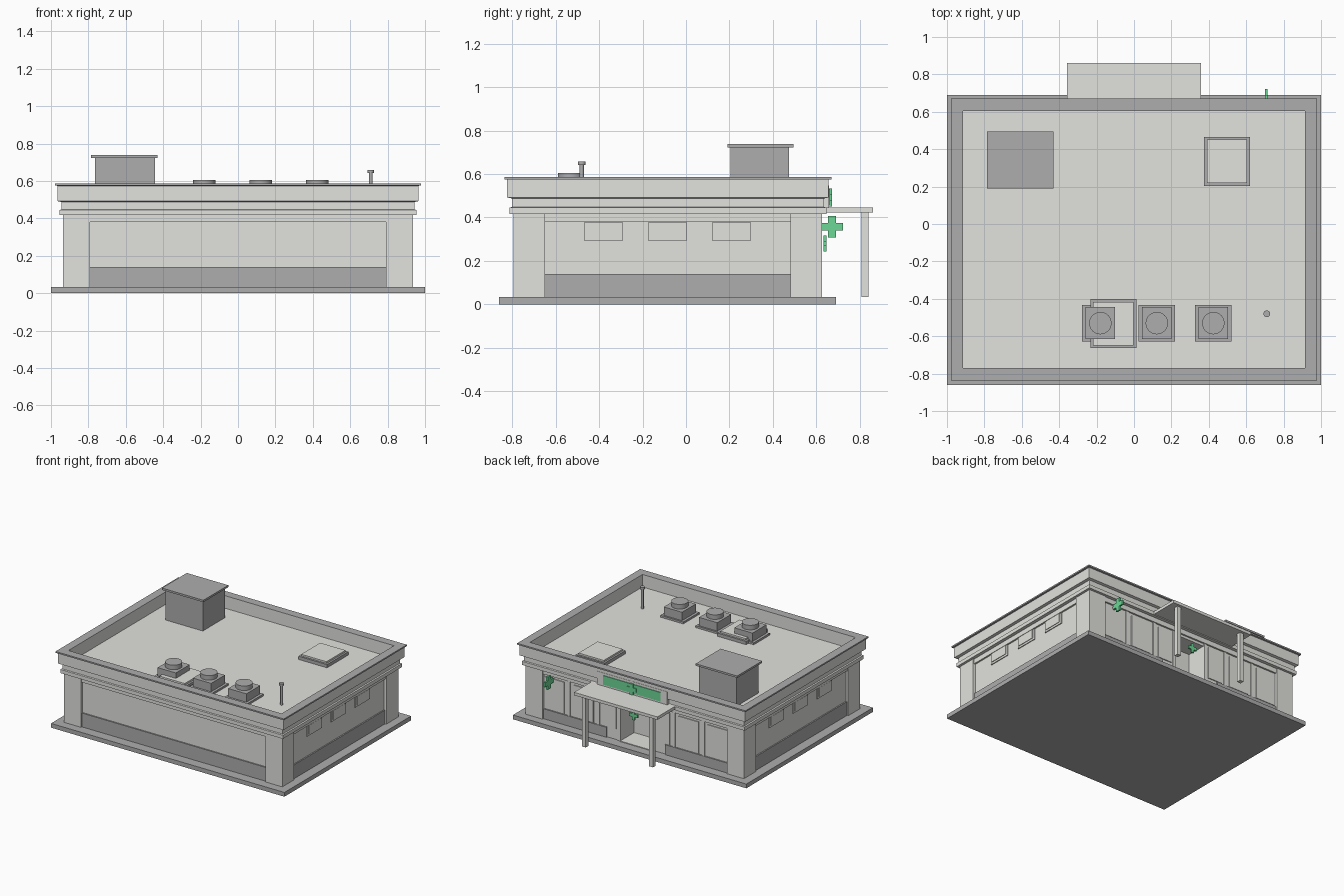
import bpy, bmesh, math
from mathutils import Matrix, Vector

cube = bpy.data.objects.get("Cube")
if cube:
    bpy.data.objects.remove(cube)


def material(name, r, g, b):
    m = bpy.data.materials.new(name)
    m.use_nodes = True
    m.diffuse_color = (r, g, b, 1)
    node = next(n for n in m.node_tree.nodes if n.type == 'BSDF_PRINCIPLED')
    node.inputs["Base Color"].default_value = (r, g, b, 1)
    return m


WALL = material("light stone", .76, .76, .73)
TRIM = material("mid grey", .42, .42, .43)
GREEN = material("sign green", .15, .68, .30)

CY = -.083          # centre of the building in depth
HX, HY = .935, .71  # half size at the corner piers
ROOF = .49          # height of the roof deck


def finish(name, bm, *mats):
    bmesh.ops.recalc_face_normals(bm, faces=bm.faces)
    me = bpy.data.meshes.new(name)
    bm.to_mesh(me)
    bm.free()
    for m in mats:
        me.materials.append(m)
    ob = bpy.data.objects.new(name, me)
    bpy.context.collection.objects.link(ob)
    return ob


def box(name, x, y, z, mat):
    """Box from (low, high) ranges on each axis."""
    bm = bmesh.new()
    mid = Vector([sum(r) / 2 for r in (x, y, z)])
    size = [abs(r[1] - r[0]) for r in (x, y, z)]
    bmesh.ops.create_cube(bm, size=1, matrix=Matrix.Translation(mid) @ Matrix.Diagonal((*size, 1)))
    return finish(name, bm, mat)


def around(c, half):
    return (c - half, c + half)


def drum(name, x, y, z, r, mat, sides=24):
    bm = bmesh.new()
    bmesh.ops.create_cone(bm, cap_ends=True, segments=sides, radius1=r, radius2=r, depth=z[1] - z[0],
                          matrix=Matrix.Translation((x, y, sum(z) / 2)))
    ob = finish(name, bm, mat)
    for p in ob.data.polygons:
        p.use_smooth = len(p.vertices) == 4
    return ob


def cross(name, centre, arm, width, thick, side):
    """Plus sign extruded along x when side is true, otherwise along y."""
    bm = bmesh.new()
    a, w = arm, width
    quarter = [(w, w), (w, a), (-w, a)]
    pts = []
    for k in range(4):
        c, s = round(math.cos(k * math.pi / 2)), round(math.sin(k * math.pi / 2))
        pts += [(u * c - v * s, u * s + v * c) for u, v in quarter]
    axis = Vector((1, 0, 0)) if side else Vector((0, 1, 0))
    place = [Vector((0, u, v)) if side else Vector((u, 0, v)) for u, v in pts]
    face = bm.faces.new([bm.verts.new(Vector(centre) + p - axis * thick / 2) for p in place])
    new = bmesh.ops.extrude_face_region(bm, geom=[face])["geom"]
    bmesh.ops.translate(bm, vec=axis * thick, verts=[v for v in new if isinstance(v, bmesh.types.BMVert)])
    return finish(name, bm, GREEN)


# base slab and building core, with a recess for the entrance
box("base_slab", (-1, 1), (-.86, .69), (0, .033), TRIM)
box("building_core", (-.915, .915), (-.773, .45), (.03, ROOF), WALL)
for s, side in ((1, "left"), (-1, "right")):
    box("back_wall_" + side, (s * .13, s * .915), (.45, .607), (.03, ROOF), WALL)
box("entrance_header", (-.13, .13), (.45, .607), (.36, ROOF), WALL)
box("entrance_floor", (-.13, .13), (.45, .62), (.03, .038), WALL)

# corner piers
for sx, nx in ((1, "left"), (-1, "right")):
    for y, ny in (((-.793, -.65), "front"), ((.48, .627), "back")):
        box(f"corner_pier_{ny}_{nx}", (sx * .79, sx * HX), y, (.03, .42), WALL)

# plinths and lintels between the piers
box("front_plinth", (-.79, .79), (-.783, -.76), (.03, .14), TRIM)
box("front_lintel", (-.79, .79), (-.786, -.76), (.38, .42), WALL)
box("back_lintel", (-.79, .79), (.59, .62), (.38, .42), WALL)
for s, side in ((1, "left"), (-1, "right")):
    box("side_plinth_" + side, (s * .9, s * .925), (-.65, .48), (.03, .14), TRIM)
    box("side_lintel_" + side, (s * .9, s * .928), (-.65, .48), (.38, .42), WALL)
    box("back_plinth_" + side, (s * .25, s * .79), (.59, .617), (.03, .11), TRIM)
    # high side windows
    for i in range(3):
        y = -.38 + i * .295
        box(f"side_window_frame_{side}_{i}", (s * .9, s * .922), around(y, .09), (.295, .378), WALL)
        box(f"side_window_pane_{side}_{i}", (s * .91, s * .927), around(y, .073), (.31, .378), WALL)
    # shop windows and dividers beside the entrance
    for i, x in enumerate((.7, .45, .23)):
        half = .06 if i == 2 else .085
        box(f"shop_window_{side}_{i}", around(s * x, half), (.6, .614), (.115, .36), WALL)
    for i, x in enumerate((.575, .325, .145)):
        box(f"shop_divider_{side}_{i}", around(s * x, .012), (.6, .614), (.03, .38), WALL)

# cornice and parapet: a stepped profile (outset, height) swept round the plan
profile = [(-.02, .417), (.019, .417), (.019, .445), (.009, .448), (.009, .488), (.03, .492),
           (.03, .574), (.043, .576), (.043, .587), (-.022, .587), (-.022, .48)]
bm = bmesh.new()
loops = []
for out, z in profile:
    loops.append([bm.verts.new((sx * (HX + out), CY + sy * (HY + out), z))
                  for sx, sy in ((1, 1), (-1, 1), (-1, -1), (1, -1))])
for i in range(len(loops)):
    a, b = loops[i], loops[(i + 1) % len(loops)]
    for k in range(4):
        n = (k + 1) % 4
        f = bm.faces.new((a[k], a[n], b[n], b[k]))
        f.material_index = 1 if i in (6, 7, 8) else 0
finish("cornice_and_parapet", bm, WALL, TRIM)

# roof deck reaching the foot of the parapet
box("roof_deck", (-.92, .92), around(CY, .695), (.47, ROOF), WALL)

# roof stair housing
box("roof_housing", (-.765, -.445), (.205, .475), (ROOF, .725), TRIM)
box("roof_housing_cap", (-.785, -.43), (.19, .495), (.723, .738), TRIM)

# roof hatches
for i, (x, y) in enumerate(((.497, .335), (-.11, -.533))):
    box(f"hatch_curb_{i}", around(x, .123), around(y, .131), (ROOF, .515), TRIM)
    box(f"hatch_lid_{i}", around(x, .108), around(y, .116), (.5, .528), WALL)

# ventilation units
for i in range(3):
    x, y = -.18 + i * .302, -.53
    box(f"vent_tray_{i}", around(x, .098), around(y, .098), (ROOF, .505), TRIM)
    box(f"vent_box_{i}", around(x, .078), around(y, .085), (.5, .57), TRIM)
    drum(f"vent_fan_{i}", x, y, (.565, .605), .06, TRIM)

# roof pipe
drum("roof_pipe", .71, -.48, (ROOF, .65), .01, TRIM, 12)
drum("roof_pipe_cap", .71, -.48, (.642, .658), .018, TRIM, 12)

# entrance canopy on two posts
box("canopy", (-.357, .357), (.6, .86), (.423, .446), WALL)
for s, side in ((1, "left"), (-1, "right")):
    box("canopy_post_" + side, around(s * .288, .016), around(.823, .016), (.033, .43), WALL)

# green signs
box("sign_board", (-.3, .3), (.63, .659), (.447, .548), WALL)
box("sign_panel", (-.245, .245), (.64, .664), (.46, .53), GREEN)
cross("sign_cross", (0, .664, .492), .042, .014, .014, False)
cross("door_cross", (0, .64, .28), .036, .012, .012, False)
cross("blade_cross", (.708, .672, .357), .05, .018, .014, True)
box("blade_bracket", around(.708, .004), (.6, .64), around(.357, .006), TRIM)
